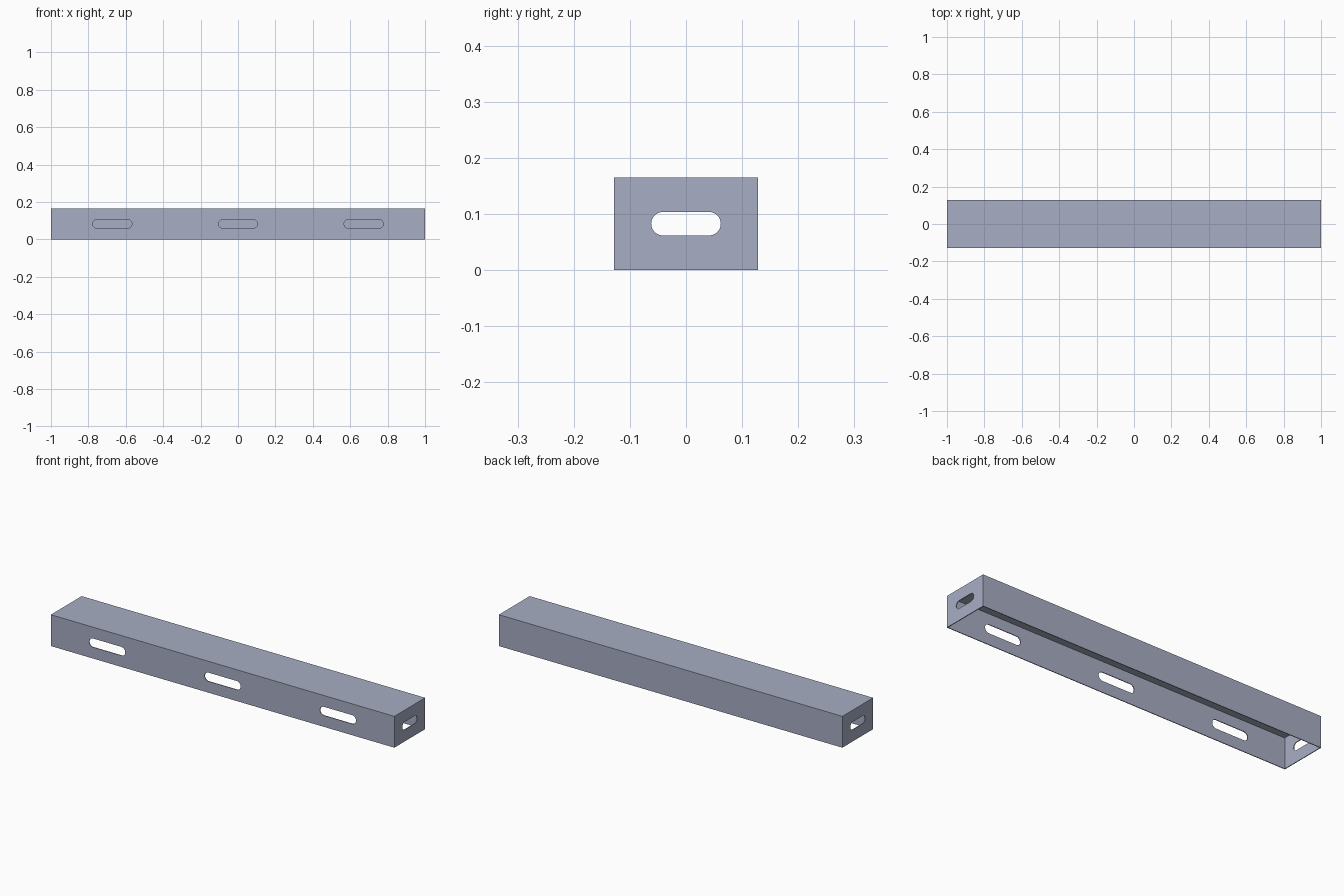
import bpy, bmesh, math
from mathutils import Matrix

cube = bpy.data.objects.get("Cube")
if cube:
    bpy.data.objects.remove(cube, do_unlink=True)

LENGTH, DEPTH, HEIGHT, WALL = 2.0, 0.256, 0.165, 0.004
SLOT_Z = HEIGHT / 2

# Single painted-metal colour
paint = bpy.data.materials.new("blue_grey_metal")
paint.use_nodes = True
colour = (0.39, 0.42, 0.55, 1)
paint.diffuse_color = colour
paint.node_tree.nodes["Principled BSDF"].inputs["Base Color"].default_value = colour


def add_object(name, bm):
    bmesh.ops.recalc_face_normals(bm, faces=bm.faces)
    mesh = bpy.data.meshes.new(name)
    bm.to_mesh(mesh)
    bm.free()
    mesh.materials.append(paint)
    obj = bpy.data.objects.new(name, mesh)
    bpy.context.collection.objects.link(obj)
    return obj


def box(name, size, centre):
    bm = bmesh.new()
    bmesh.ops.create_cube(bm, size=1, matrix=Matrix.Translation(centre) @ Matrix.Diagonal((*size, 1)))
    return add_object(name, bm)


def slot(name, length, height, thickness, centre, turn=0):
    """Rounded-end prism, long along x, cutting along y."""
    bm = bmesh.new()
    radius, steps = height / 2, 12
    verts = []
    for side in (1, -1):
        for i in range(steps + 1):
            a = math.pi * (i / steps - 0.5)
            verts.append(bm.verts.new((side * (length / 2 - radius + radius * math.cos(a)),
                                       -thickness / 2, side * radius * math.sin(a))))
    face = bm.faces.new(verts)
    new = bmesh.ops.extrude_face_region(bm, geom=[face])["geom"]
    moved = [v for v in new if isinstance(v, bmesh.types.BMVert)]
    bmesh.ops.translate(bm, verts=moved, vec=(0, thickness, 0))
    bm.transform(Matrix.Translation(centre) @ Matrix.Rotation(turn, 4, "Z"))
    return add_object(name, bm)


# Sheet-metal cover, later opened along the underside
cover = box("channel_cover", (LENGTH, DEPTH, HEIGHT), (0, 0, HEIGHT / 2))

# Hollow interior
cutters = [box("hollow_cutter", (LENGTH - 2 * WALL, DEPTH - 2 * WALL, HEIGHT),
               (0, 0, HEIGHT / 2 - WALL))]
# Three slots in the front wall
for x in (-0.672, 0, 0.672):
    cutters.append(slot("front_slot_cutter", 0.21, 0.046, 0.05, (x, -DEPTH / 2, SLOT_Z)))
# One slot in each end wall
for x in (-LENGTH / 2, LENGTH / 2):
    cutters.append(slot("end_slot_cutter", 0.124, 0.042, 0.05, (x, 0, SLOT_Z), math.pi / 2))

# Cut every opening, then discard the cutters
bpy.context.view_layer.objects.active = cover
for cutter in cutters:
    cutter.hide_render = True
    cut = cover.modifiers.new("cut", "BOOLEAN")
    cut.operation = "DIFFERENCE"
    cut.solver = "EXACT"
    cut.object = cutter
    bpy.ops.object.modifier_apply(modifier=cut.name)
    bpy.data.objects.remove(cutter, do_unlink=True)

# Smooth slot ends, crisp folded edges
bpy.ops.object.select_all(action="DESELECT")
cover.select_set(True)
bpy.ops.object.shade_smooth_by_angle(angle=math.radians(30))
